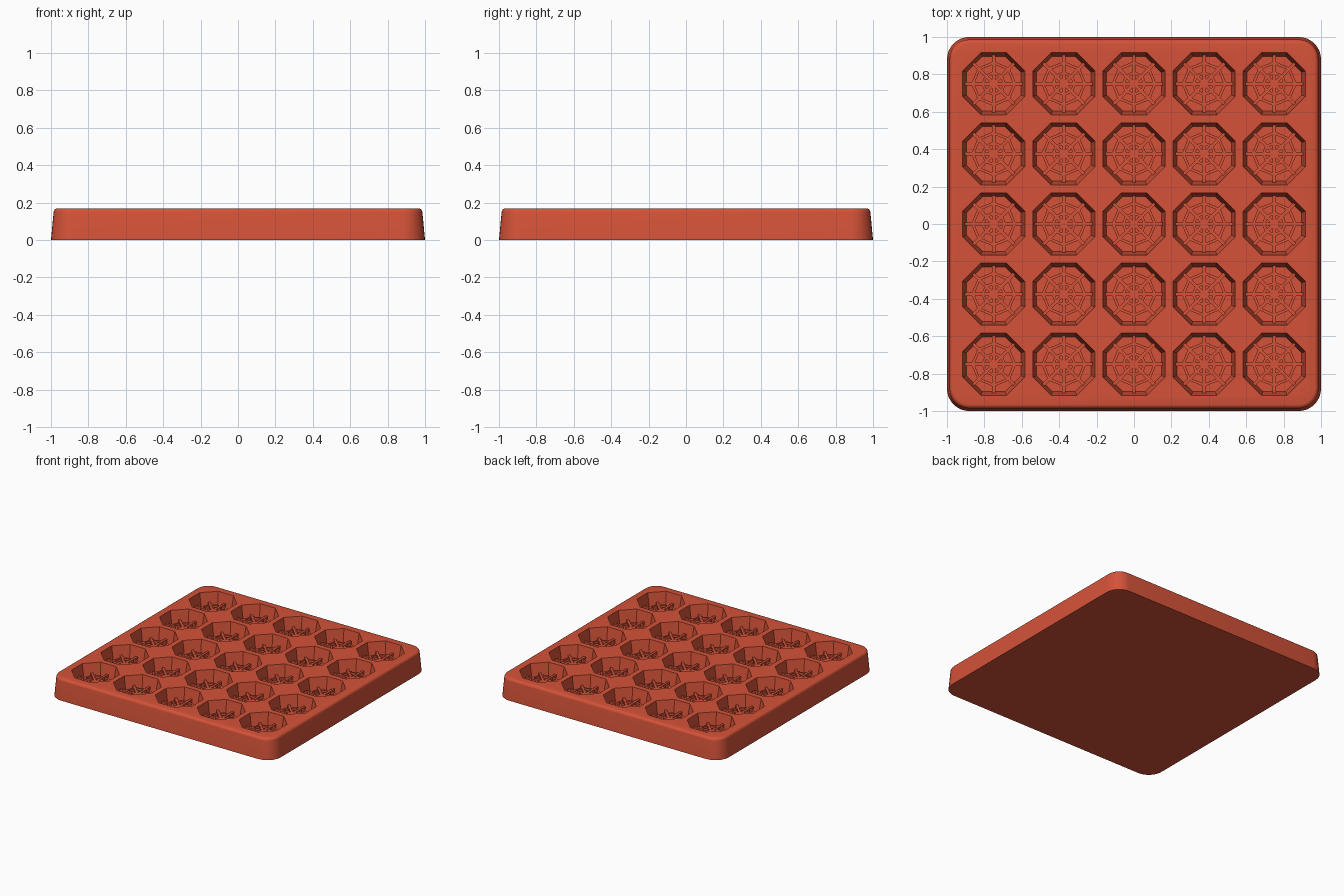
import bpy, bmesh
from math import pi, cos, sin, radians
from mathutils import Matrix, Vector

cube = bpy.data.objects.get("Cube")
if cube:
    bpy.data.objects.remove(cube)

HEIGHT = 0.17
FLOOR = 0.05
PITCH = 0.375
CELLS = [(i * PITCH, j * PITCH) for i in range(-2, 3) for j in range(-2, 3)]

red = bpy.data.materials.new("terracotta_red")
red.use_nodes = True
red.diffuse_color = (0.66, 0.085, 0.04, 1)
red.node_tree.nodes["Principled BSDF"].inputs["Base Color"].default_value = red.diffuse_color


def make_object(name, bm):
    bmesh.ops.recalc_face_normals(bm, faces=bm.faces)
    mesh = bpy.data.meshes.new(name)
    bm.to_mesh(mesh)
    bm.free()
    mesh.materials.append(red)
    obj = bpy.data.objects.new(name, mesh)
    bpy.context.collection.objects.link(obj)
    return obj


def polygon(radius, z, turn=0.0, sides=8):
    return [(radius * cos(turn + 2 * pi * k / sides),
             radius * sin(turn + 2 * pi * k / sides), z) for k in range(sides)]


def rounded_square(half, radius, z, steps=8):
    points = []
    for q, (sx, sy) in enumerate([(1, 1), (-1, 1), (-1, -1), (1, -1)]):
        for k in range(steps + 1):
            a = (q + k / steps) * pi / 2
            points.append((sx * (half - radius) + radius * cos(a),
                           sy * (half - radius) + radius * sin(a), z))
    return points


def loft(bm, sections, offset=(0, 0), closed=False):
    """Bridge matching loops; cap the ends unless the loft closes on itself."""
    shift = Vector((*offset, 0))
    loops = [[bm.verts.new(Vector(p) + shift) for p in s] for s in sections]
    pairs = list(zip(loops, loops[1:]))
    if closed:
        pairs.append((loops[-1], loops[0]))
    else:
        bm.faces.new(loops[0])
        bm.faces.new(loops[-1])
    for a, b in pairs:
        for k in range(len(a)):
            n = (k + 1) % len(a)
            bm.faces.new((a[k], a[n], b[n], b[k]))


# Tray body: drafted sides with a rolled top edge
bm = bmesh.new()
edge = 0.022
sections = [rounded_square(1.0, 0.12, 0)]
for k in range(5):
    a = k / 4 * pi / 2
    inset = 0.014 + edge * (1 - cos(a))
    sections.append(rounded_square(1 - inset, 0.12 - inset, HEIGHT - edge * (1 - sin(a))))
loft(bm, sections)
tray = make_object("tray", bm)

# Octagonal pockets, slightly narrower at the floor
bm = bmesh.new()
to_corner = 1 / cos(pi / 8)
above = 0.02
slope = 0.02 / (HEIGHT - FLOOR)
for cell in CELLS:
    loft(bm, [polygon(0.146 * to_corner, FLOOR, pi / 8),
              polygon((0.166 + slope * above) * to_corner, HEIGHT + above, pi / 8)], cell)
cutter = make_object("pocket_cutter", bm)
cutter.hide_render = True

cut = tray.modifiers.new("pockets", "BOOLEAN")
cut.operation = "DIFFERENCE"
cut.solver = "EXACT"
cut.object = cutter
bpy.context.view_layer.objects.active = tray
tray.select_set(True)
bpy.ops.object.modifier_apply(modifier=cut.name)
bpy.data.objects.remove(cutter)
bpy.ops.object.shade_smooth_by_angle(angle=radians(30))

# Web of ribs on each pocket floor: four crossing bars and two rings
low, high = FLOOR - 0.01, FLOOR + 0.045
bm = bmesh.new()
for cell in CELLS:
    for k in range(4):
        place = (Matrix.Translation((*cell, (low + high) / 2))
                 @ Matrix.Rotation(k * pi / 4, 4, "Z")
                 @ Matrix.Diagonal((0.316, 0.018, high - low, 1)))
        bmesh.ops.create_cube(bm, size=1, matrix=place)
    for radius in (0.058, 0.112):
        inner, outer = radius - 0.008, radius + 0.008
        loft(bm, [polygon(inner, low), polygon(outer, low),
                  polygon(outer, high - 0.002), polygon(inner, high - 0.002)],
             cell, closed=True)
make_object("pocket_ribs", bm)
